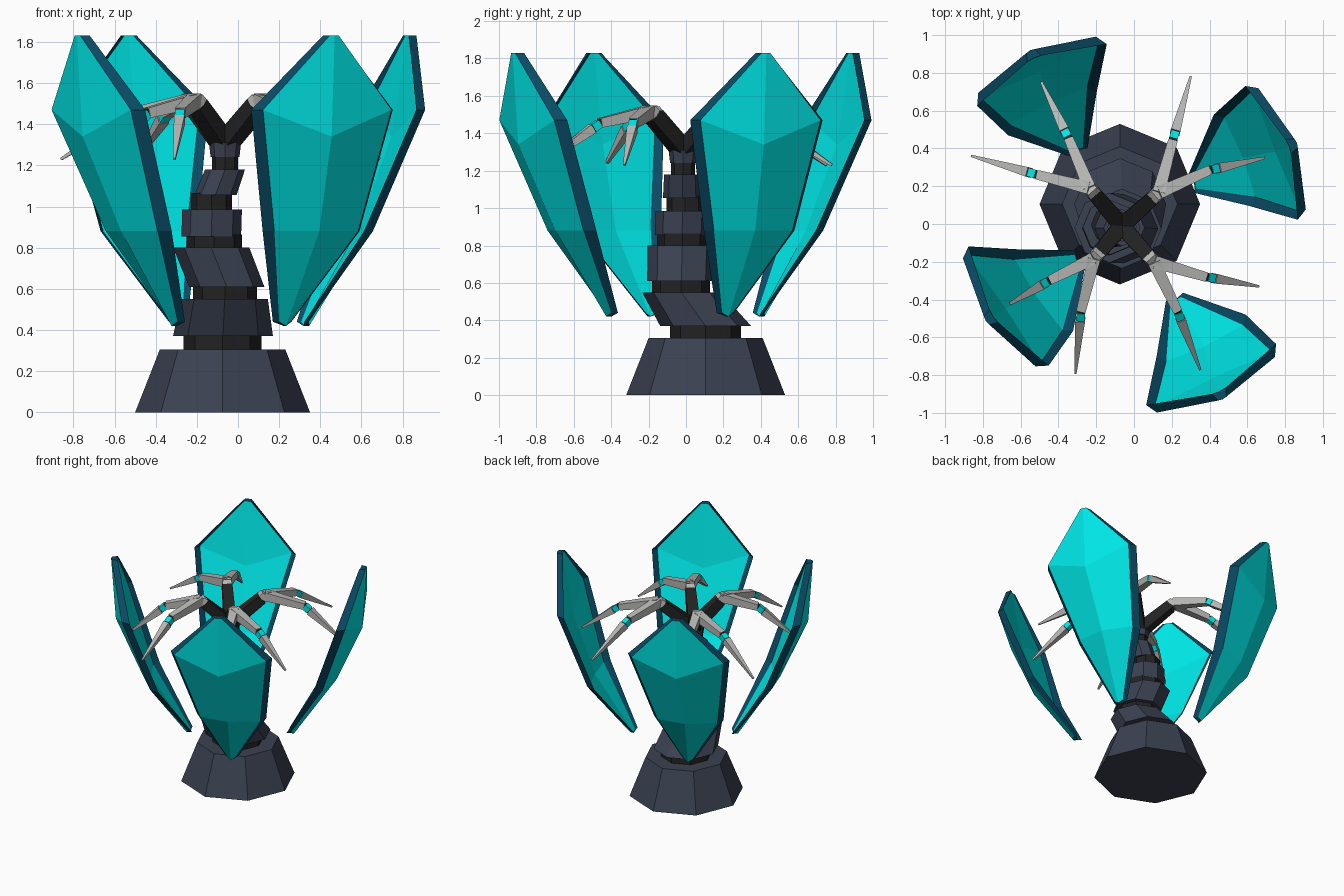
import bpy, bmesh, math
from mathutils import Vector

if "Cube" in bpy.data.objects:
    bpy.data.objects.remove(bpy.data.objects["Cube"])


def material(name, rgb):
    m = bpy.data.materials.new(name)
    m.diffuse_color = (*rgb, 1)
    m.use_nodes = True
    m.node_tree.nodes["Principled BSDF"].inputs["Base Color"].default_value = m.diffuse_color
    return m


SLATE = material("slate", (0.043, 0.053, 0.083))
BLACK = material("black", (0.016, 0.016, 0.016))
CYAN = material("cyan", (0.0, 0.8, 0.8))
BLUE = material("deep_blue", (0.003, 0.07, 0.13))
STEEL = material("steel", (0.48, 0.48, 0.47))


def finish(name, bm, mats):
    bmesh.ops.recalc_face_normals(bm, faces=bm.faces)
    me = bpy.data.meshes.new(name)
    bm.to_mesh(me)
    bm.free()
    for m in mats:
        me.materials.append(m)
    ob = bpy.data.objects.new(name, me)
    bpy.context.collection.objects.link(ob)
    return ob


def loft(name, rings, mat):
    """Capped solid through a list of equal-sized point rings."""
    bm = bmesh.new()
    loops = [[bm.verts.new(p) for p in ring] for ring in rings]
    n = len(loops[0])
    for a, b in zip(loops, loops[1:]):
        for i in range(n):
            j = (i + 1) % n
            bm.faces.new((a[i], a[j], b[j], b[i]))
    bm.faces.new(loops[0])
    bm.faces.new(loops[-1])
    return finish(name, bm, [mat])


def octagon(x, y, z, r):
    return [(x + r * math.cos(i * math.pi / 4), y + r * math.sin(i * math.pi / 4), z)
            for i in range(8)]


def bar(name, a, b, wa, wb, mat):
    """Square tapered bar from a to b."""
    a, b = Vector(a), Vector(b)
    d = (b - a).normalized()
    side = d.cross(Vector((0, 0, 1))).normalized()
    up = side.cross(d)

    def ring(p, w):
        return [p + (side * s + up * u) * w / 2 for s, u in ((-1, -1), (1, -1), (1, 1), (-1, 1))]
    return loft(name, [ring(a, wa), ring(b, wb)], mat)


# Base and skewed stem blocks: bottom (x, y, z, r), top (x, y, z, r)
blocks = [
    ((-.075, .105, 0, .425), (-.075, .105, .305, .305)),
    ((-.073, .105, .37, .243), (-.065, -.025, .55, .21)),
    ((-.055, -.025, .61, .183), (-.13, -.02, .80, .185)),
    ((-.13, -.022, .855, .145), (-.126, -.017, .985, .145)),
    ((-.11, -.02, 1.055, .103), (-.063, -.02, 1.18, .097)),
    ((-.063, -.015, 1.24, .07), (-.063, -.015, 1.31, .078)),
]
for i, (lo, hi) in enumerate(blocks):
    loft("base" if i == 0 else f"stem_block_{i}", [octagon(*lo), octagon(*hi)], SLATE)

# Dark necks between the blocks
necks = [(-.075, .105, .30, .37, .19), (-.063, -.028, .55, .61, .155), (-.116, -.02, .8, .855, .135),
         (-.128, -.005, .985, 1.055, .1), (-.063, -.017, 1.18, 1.24, .064)]
for i, (x, y, z0, z1, r) in enumerate(necks):
    loft(f"stem_neck_{i + 1}", [octagon(x, y, z0 - .01, r), octagon(x, y, z1 + .01, r)], BLACK)

# Four arms, each with two clawed fingers: knuckle, then (joint, tip) pairs
arms = [
    ((.13, .165), ((.205, .44), (.30, .78)), ((.40, .285), (.69, .35))),
    ((.105, -.20), ((.38, -.28), (.66, -.33)), ((.23, -.46), (.35, -.77))),
    ((-.21, -.18), ((-.44, -.295), (-.67, -.43)), ((-.28, -.46), (-.31, -.79))),
    ((-.235, .19), ((-.51, .26), (-.86, .36)), ((-.345, .45), (-.49, .75))),
]
for i, (k, *fingers) in enumerate(arms):
    knuckle = Vector((*k, 1.515))
    root = Vector((-.065, -.01, 1.30))
    wrist = root.lerp(knuckle, .9)
    bar(f"arm_{i + 1}", root, wrist, .09, .075, BLACK)
    bar(f"knuckle_{i + 1}", wrist, knuckle + Vector((0, 0, .012)), .075, .06, STEEL)
    for j, (joint, tip) in enumerate(fingers):
        tag = f"{i + 1}_{j + 1}"
        joint, tip = Vector((*joint, 1.455)), Vector((*tip, 1.23))
        d = (tip - joint).normalized()
        bar(f"finger_{tag}", knuckle, joint, .068, .05, STEEL)
        bar(f"finger_collar_{tag}", joint - d * .01, joint + d * .06, .038, .038, BLACK)
        bar(f"finger_joint_{tag}", joint + d * .005, joint + d * .05, .046, .046, CYAN)
        bar(f"claw_{tag}", joint + d * .055, tip, .052, .012, STEEL)


# Petal shells: rows of left, ridge, right as (tangent, radial, z)
ROWS = [
    ((-.03, 0, .44), (0, .015, .42), (.03, 0, .44)),
    ((-.185, .275, .88), (.03, .33, .88), (.265, .275, .88)),
    ((-.345, .485, 1.47), (0, .535, 1.34), (.345, .485, 1.47)),
    ((-.025, .565, 1.83), (0, .57, 1.83), (.025, .565, 1.83)),
]
# Rim lip (sideways, inward) and inner panel inset (edge, ridge) for each row
LIP = ((.02, -.03), (.035, -.06), (.035, -.06), (.015, -.045))
PANEL = ((-.015, -.025), (-.015, -.055), (-.03, -.09), (-.04, -.045))


def petal(name, angle, shift, base):
    a = math.radians(angle)
    n, t = Vector((math.cos(a), math.sin(a), 0)), Vector((-math.sin(a), math.cos(a), 0))
    bm = bmesh.new()

    def grid(offset):
        return [[bm.verts.new(t * (p[0] + dt + shift) + n * (p[1] + dr + base) + Vector((0, 0, p[2])))
                 for p, (dt, dr) in zip(row, offset(i))] for i, row in enumerate(ROWS)]

    outer = grid(lambda i: ((0, 0),) * 3)
    lip = grid(lambda i: ((-LIP[i][0], LIP[i][1]), (0, LIP[i][1]), LIP[i]))
    inner = grid(lambda i: ((0, PANEL[i][0]), (0, PANEL[i][1]), (0, PANEL[i][0])))
    for g in (outer, inner):
        for lo, hi in zip(g, g[1:]):
            for c in (0, 1):
                bm.faces.new((lo[c], lo[c + 1], hi[c + 1], hi[c]))

    # Blue rim follows the outline between outer and inner panels
    loops = [g[0] + [g[1][2], g[2][2]] + g[3][::-1] + [g[2][0], g[1][0]] for g in (outer, lip, inner)]
    for p, q in zip(loops, loops[1:]):
        for i in range(len(p)):
            j = (i + 1) % len(p)
            bm.faces.new((p[i], p[j], q[j], q[i])).material_index = 1
    bmesh.ops.delete(bm, geom=[v for v in bm.verts if not v.link_faces], context='VERTS')
    finish(name, bm, [CYAN, BLUE])


petal("petal_front_right", -64.8, .03, .47)
petal("petal_back_right", 21.4, .085, .39)
petal("petal_front_left", 213.9, -.01, .368)
petal("petal_back_left", 115.5, .10, .497)
